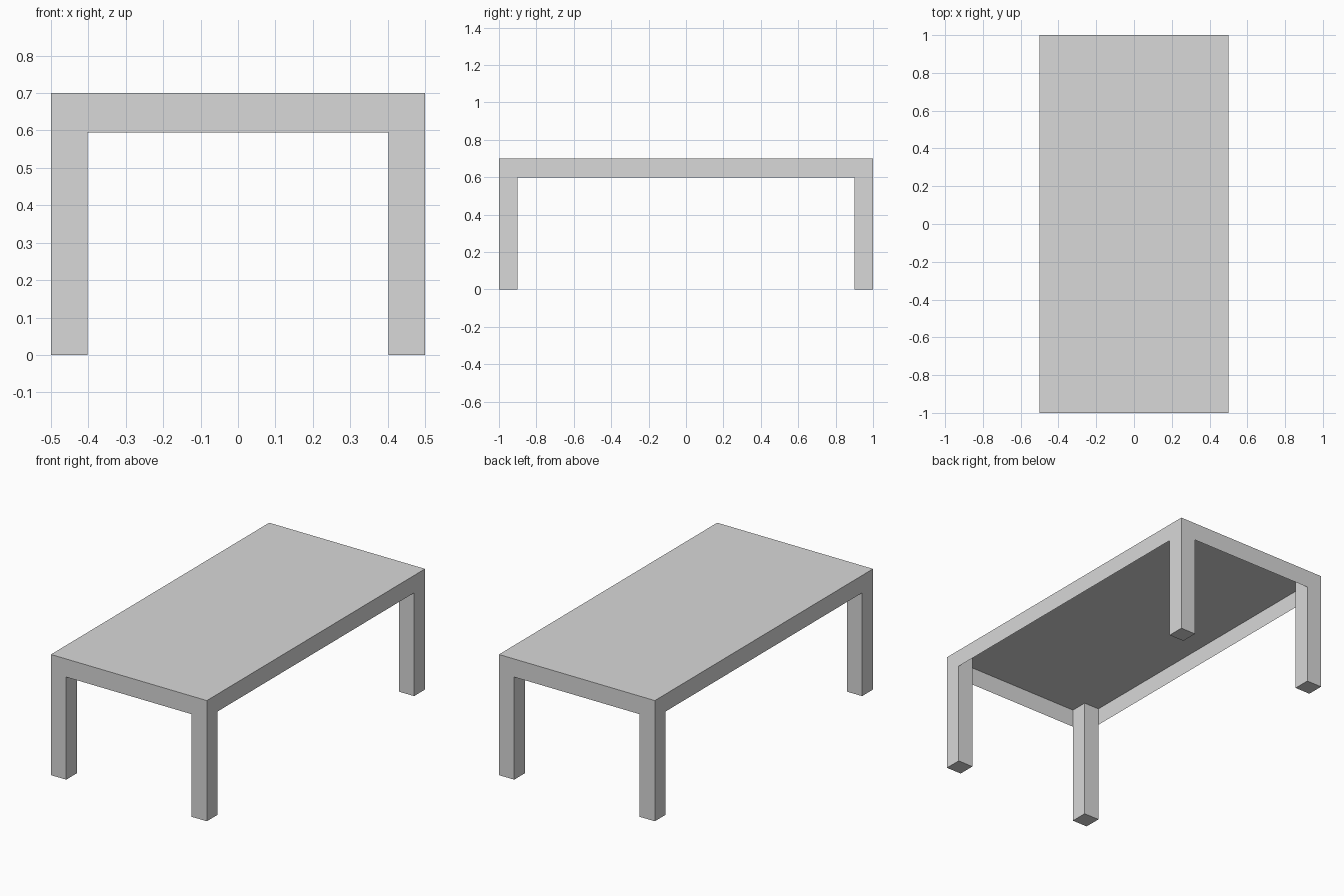
import bpy
import bmesh

cube = bpy.data.objects.get("Cube")
if cube:
    bpy.data.objects.remove(cube, do_unlink=True)

X, Y, HEIGHT = 0.5, 1.0, 0.7         # half width, half length, height
INNER_X, INNER_Y = X - 0.098, Y - 0.1  # inner planes of the legs
END_APRON, SIDE_APRON = 0.595, 0.599   # lower edges of the aprons

# Plain grey material
grey = bpy.data.materials.new("plain_grey")
grey.use_nodes = True
colour = (0.69, 0.69, 0.69, 1)
grey.diffuse_color = colour
grey.node_tree.nodes["Principled BSDF"].inputs["Base Color"].default_value = colour

bm = bmesh.new()


def face(points):
    return bm.faces.new([bm.verts.new(p) for p in points])


def arch(outer, inner, apron):
    """Outline of one side: two legs joined by an apron."""
    return [(-outer, 0), (-inner, 0), (-inner, apron), (inner, apron),
            (inner, 0), (outer, 0), (outer, HEIGHT), (-outer, HEIGHT)]


# Tabletop sheet, open underneath
face([(-X, -Y, HEIGHT), (X, -Y, HEIGHT), (X, Y, HEIGHT), (-X, Y, HEIGHT)])

# Thin outer sides, each one flat arch
for s in (-1, 1):
    end = face([(x, s * Y, z) for x, z in arch(X, INNER_X, END_APRON)])
    side = face([(s * X, y, z) for y, z in arch(Y, INNER_Y, SIDE_APRON)])
    end.normal_update()
    side.normal_update()
    if end.normal.y * s < 0:
        end.normal_flip()
    if side.normal.x * s < 0:
        side.normal_flip()

# Inner walls and feet of the four legs
for sx in (-1, 1):
    for sy in (-1, 1):
        ix, iy, ox, oy = sx * INNER_X, sy * INNER_Y, sx * X, sy * Y
        walls = [
            face([(ix, iy, 0), (ix, oy, 0), (ix, oy, HEIGHT), (ix, iy, HEIGHT)]),
            face([(ix, iy, 0), (ox, iy, 0), (ox, iy, HEIGHT), (ix, iy, HEIGHT)]),
            face([(ix, iy, 0), (ox, iy, 0), (ox, oy, 0), (ix, oy, 0)]),
        ]
        for wall, outward in zip(walls, ((-sx, 0, 0), (0, -sy, 0), (0, 0, -1))):
            wall.normal_update()
            if sum(a * b for a, b in zip(wall.normal, outward)) < 0:
                wall.normal_flip()

bmesh.ops.remove_doubles(bm, verts=bm.verts[:], dist=0.0001)

mesh = bpy.data.meshes.new("table")
bm.to_mesh(mesh)
bm.free()
mesh.materials.append(grey)
table = bpy.data.objects.new("table", mesh)
bpy.context.collection.objects.link(table)
